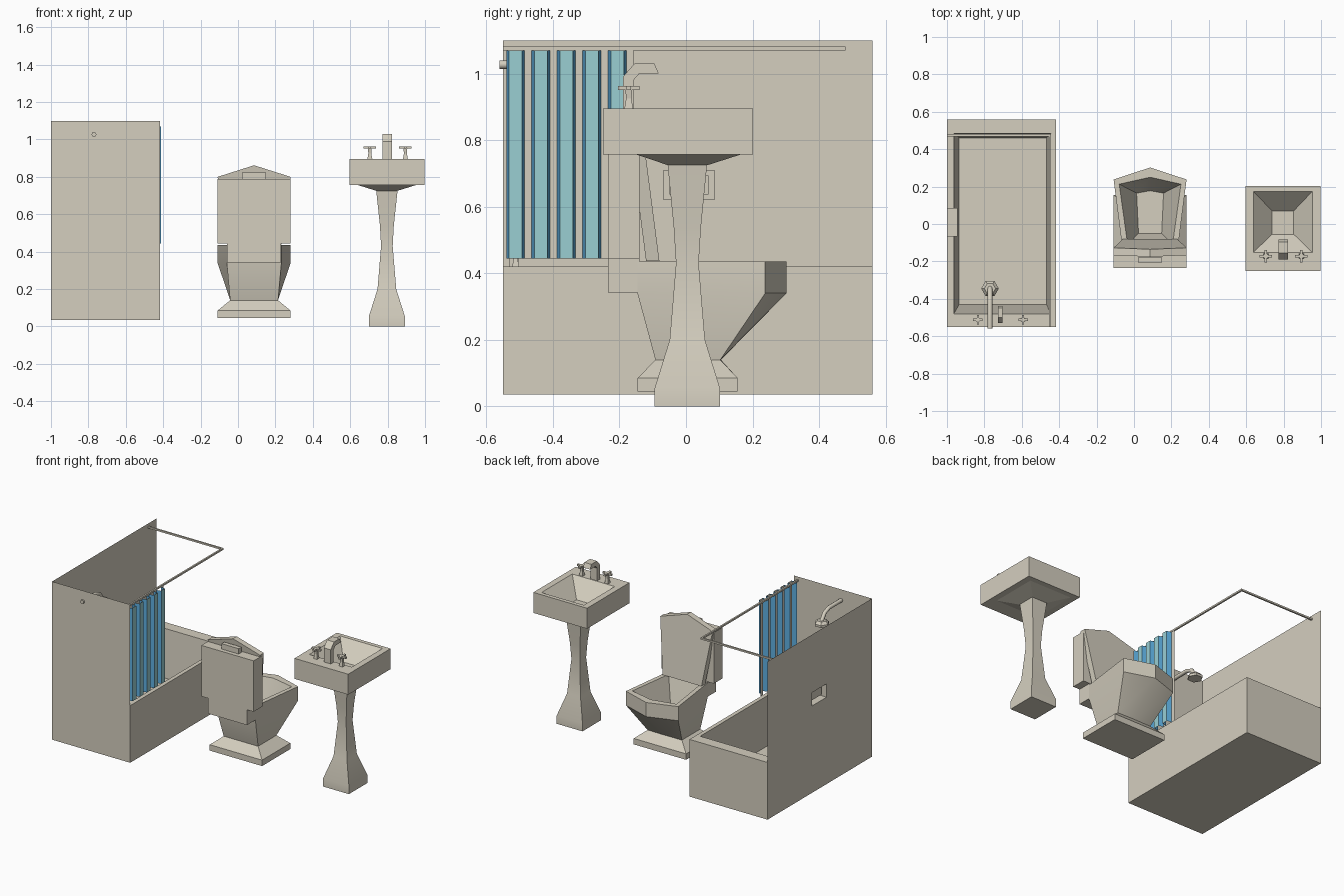
import bpy, bmesh, math
from mathutils import Vector

if "Cube" in bpy.data.objects:
    bpy.data.objects.remove(bpy.data.objects["Cube"])


def material(name, rgb):
    m = bpy.data.materials.new(name)
    m.diffuse_color = (*rgb, 1)
    m.use_nodes = True
    m.node_tree.nodes["Principled BSDF"].inputs["Base Color"].default_value = m.diffuse_color
    return m


CREAM = material("cream porcelain", (0.66, 0.62, 0.52))
TEAL = material("pale teal cloth", (0.32, 0.62, 0.65))
BLUE = material("blue cloth", (0.11, 0.42, 0.73))


def finish(name, bm, mats=(CREAM,), recalc=True, smooth=0):
    if recalc:
        bmesh.ops.recalc_face_normals(bm, faces=bm.faces)
    me = bpy.data.meshes.new(name)
    bm.to_mesh(me)
    bm.free()
    for m in mats:
        me.materials.append(m)
    ob = bpy.data.objects.new(name, me)
    bpy.context.collection.objects.link(ob)
    if smooth:
        bpy.context.view_layer.objects.active = ob
        ob.select_set(True)
        bpy.ops.object.shade_smooth_by_angle(angle=math.radians(smooth))
        ob.select_set(False)
    return ob


def loft(name, rings, start=True, end=True, smooth=0):
    """Skin a list of equal-length rings, with optional caps."""
    bm = bmesh.new()
    vs = [[bm.verts.new(p) for p in r] for r in rings]
    n = len(vs[0])
    for a, b in zip(vs, vs[1:]):
        for i in range(n):
            j = (i + 1) % n
            bm.faces.new((a[i], a[j], b[j], b[i]))
    if start:
        bm.faces.new(vs[0][::-1])
    if end:
        bm.faces.new(vs[-1])
    return finish(name, bm, smooth=smooth)


def rect(x0, x1, y0, y1, z):
    return [(x0, y0, z), (x1, y0, z), (x1, y1, z), (x0, y1, z)]


def rect_x(y0, y1, z0, z1, x):
    return [(x, y0, z0), (x, y1, z0), (x, y1, z1), (x, y0, z1)]


def box(name, x0, x1, y0, y1, z0, z1):
    return loft(name, [rect(x0, x1, y0, y1, z0), rect(x0, x1, y0, y1, z1)])


# ---- tub, walls and soap dish
L, R, F, B = -1.0, -0.418, -0.55, 0.56
loft("tub", [rect(L, R, F, B, 0.035), rect(L, R, F, B, 0.42),
             rect(-0.963, -0.445, -0.48, 0.485, 0.42),
             rect(-0.935, -0.468, -0.43, 0.46, 0.10)])
dish = (-0.068, 0.085, 0.62, 0.71)
loft("side_wall", [rect_x(F, B, 0.42, 1.10, L), rect_x(*dish, L)], False, False)
loft("end_wall", [[(L, F, 0.42), (R, F, 0.42), (R, F, 1.10), (L, F, 1.10)]], True, False)
inner = (-0.05, 0.067, 0.638, 0.692)
loft("soap_dish", [rect_x(*dish, L), rect_x(*dish, -0.945), rect_x(*inner, -0.945),
                   rect_x(*inner, -0.975)], False, True)

# ---- curtain rail
box("rail_long", -0.454, -0.443, F, 0.48, 1.07, 1.081)
box("rail_short", L, -0.443, 0.469, 0.48, 1.07, 1.081)

# ---- pleated curtain: coloured outside, plain lining inside
bm = bmesh.new()
y, prof = -0.54, [(-0.445, -0.54)]
step = [(0.008, -0.412, 2), (0.039, -0.412, 1), (0.008, -0.445, 2), (0.0215, -0.445, 0)]
cols = []
for k in range(5):
    for dy, x, c in step:
        y += dy
        prof.append((x, y))
        cols.append(c)
for dx, lining in ((0, False), (-0.004, True)):
    v = [[bm.verts.new((x + dx, yy, z)) for x, yy in prof] for z in (0.445, 1.07)]
    for i, c in enumerate(cols):
        q = (v[0][i], v[0][i + 1], v[1][i + 1], v[1][i])
        f = bm.faces.new(q[::-1] if lining else q)
        f.material_index = 0 if lining and c == 1 else c
finish("curtain", bm, (CREAM, TEAL, BLUE), recalc=False)


# ---- shower pipe and head
def tube(name, x, path, r, n=8):
    rings = []
    for i, p in enumerate(path):
        a, b = Vector(path[max(i - 1, 0)]), Vector(path[min(i + 1, len(path) - 1)])
        d = (b - a).normalized()
        rings.append([(x + r * math.cos(t), p[0] - d.y * r * math.sin(t),
                       p[1] + d.x * r * math.sin(t))
                      for t in (2 * math.pi * k / n for k in range(n))])
    return loft(name, rings, smooth=50)


tube("shower_pipe", -0.77, [(-0.56, 1.027), (-0.42, 1.027), (-0.375, 1.01), (-0.335, 0.955)], 0.013)


def hexa(r, z):
    return [(-0.77 + r * math.cos(math.pi * k / 3), -0.345 + r * math.sin(math.pi * k / 3), z)
            for k in range(6)]


loft("shower_head", [hexa(0.03, 0.972), hexa(0.047, 0.955), hexa(0.047, 0.94)])


# ---- taps: spout profile extruded in x, cross handles on stems
def spout(name, x, w, y, z, s):
    prof = [(0, -0.01), (0, 0.095), (0.035, 0.135), (0.095, 0.135), (0.108, 0.105),
            (0.05, 0.105), (0.032, 0.085), (0.032, -0.01)]
    loft(name, [[(x + d, y + a * s, z + b * s) for a, b in prof] for d in (-w / 2, w / 2)])


def handle(name, x, y, z, s):
    def sq(r, h):
        return rect(x - r * s, x + r * s, y - r * s, y + r * s, z + h * s)
    loft(name + "_stem", [sq(0.014, -0.005), sq(0.008, 0.03), sq(0.011, 0.068)])
    a, b = 0.033 * s, 0.007 * s
    box(name + "_bar_x", x - a, x + a, y - b, y + b, z + 0.056 * s, z + 0.068 * s)
    box(name + "_bar_y", x - b, x + b, y - a, y + a, z + 0.056 * s, z + 0.068 * s)


spout("sink_spout", 0.798, 0.052, -0.19, 0.895, 1)
spout("tub_spout", -0.715, 0.025, -0.53, 0.42, 0.85)
for side, sx, tx in (("left", 0.705, -0.835), ("right", 0.895, -0.593)):
    handle("sink_tap_" + side, sx, -0.172, 0.895, 1)
    handle("tub_tap_" + side, tx, -0.512, 0.42, 0.78)

# ---- sink basin and pedestal
SX = 0.796
loft("sink_basin", [rect(SX - 0.055, SX + 0.055, -0.055, 0.065, 0.725),
                    rect(SX - 0.158, SX + 0.158, -0.15, 0.165, 0.757),
                    rect(SX - 0.2, SX + 0.2, -0.25, 0.202, 0.757),
                    rect(SX - 0.2, SX + 0.2, -0.25, 0.202, 0.895),
                    rect(SX - 0.158, SX + 0.158, -0.152, 0.175, 0.895),
                    rect(SX - 0.058, SX + 0.058, -0.055, 0.07, 0.785)])
loft("sink_pedestal", [rect(SX - hx, SX + hx, 0.004 - hy, 0.004 + hy, z) for hx, hy, z in
                       ((0.096, 0.098, 0), (0.096, 0.098, 0.055), (0.05, 0.053, 0.2),
                        (0.031, 0.034, 0.43), (0.037, 0.041, 0.54), (0.058, 0.06, 0.735))],
     smooth=24)

# ---- toilet
TX = 0.086


def bowl(hb, hf, yb, yc, yt, z):
    """Five-sided plan: back edge, two front corners and a tip."""
    return [(TX - hb, yb, z), (TX + hb, yb, z), (TX + hf, yc, z), (TX, yt, z), (TX - hf, yc, z)]


loft("toilet_bowl", [bowl(0.195, 0.195, -0.145, 0.155, 0.155, 0.045),
                     bowl(0.195, 0.195, -0.145, 0.155, 0.155, 0.085),
                     bowl(0.128, 0.128, -0.092, 0.103, 0.105, 0.14),
                     bowl(0.146, 0.195, -0.146, 0.238, 0.302, 0.34),
                     bowl(0.146, 0.195, -0.146, 0.238, 0.302, 0.435),
                     bowl(0.120, 0.165, -0.11, 0.213, 0.250, 0.435),
                     bowl(0.062, 0.072, -0.05, 0.165, 0.178, 0.24)], smooth=24)
box("tank_support", TX - 0.145, TX + 0.145, -0.235, -0.14, 0.342, 0.45)
box("tank", TX - 0.195, TX + 0.195, -0.235, -0.14, 0.445, 0.788)
loft("flush_button", [rect(TX - 0.064, TX + 0.064, -0.207, -0.178, 0.786),
                      rect(TX - 0.064, TX + 0.064, -0.207, -0.178, 0.824)])

# raised lid, leaning back against the tank
lid = [(-0.145, 0.437), (0.145, 0.437), (0.195, 0.80), (0, 0.862), (-0.195, 0.80)]
loft("toilet_lid", [[(TX + x, y0 - 0.13 * (z - 0.437), z) for x, z in lid]
                    for y0 in (-0.12, -0.08)])
